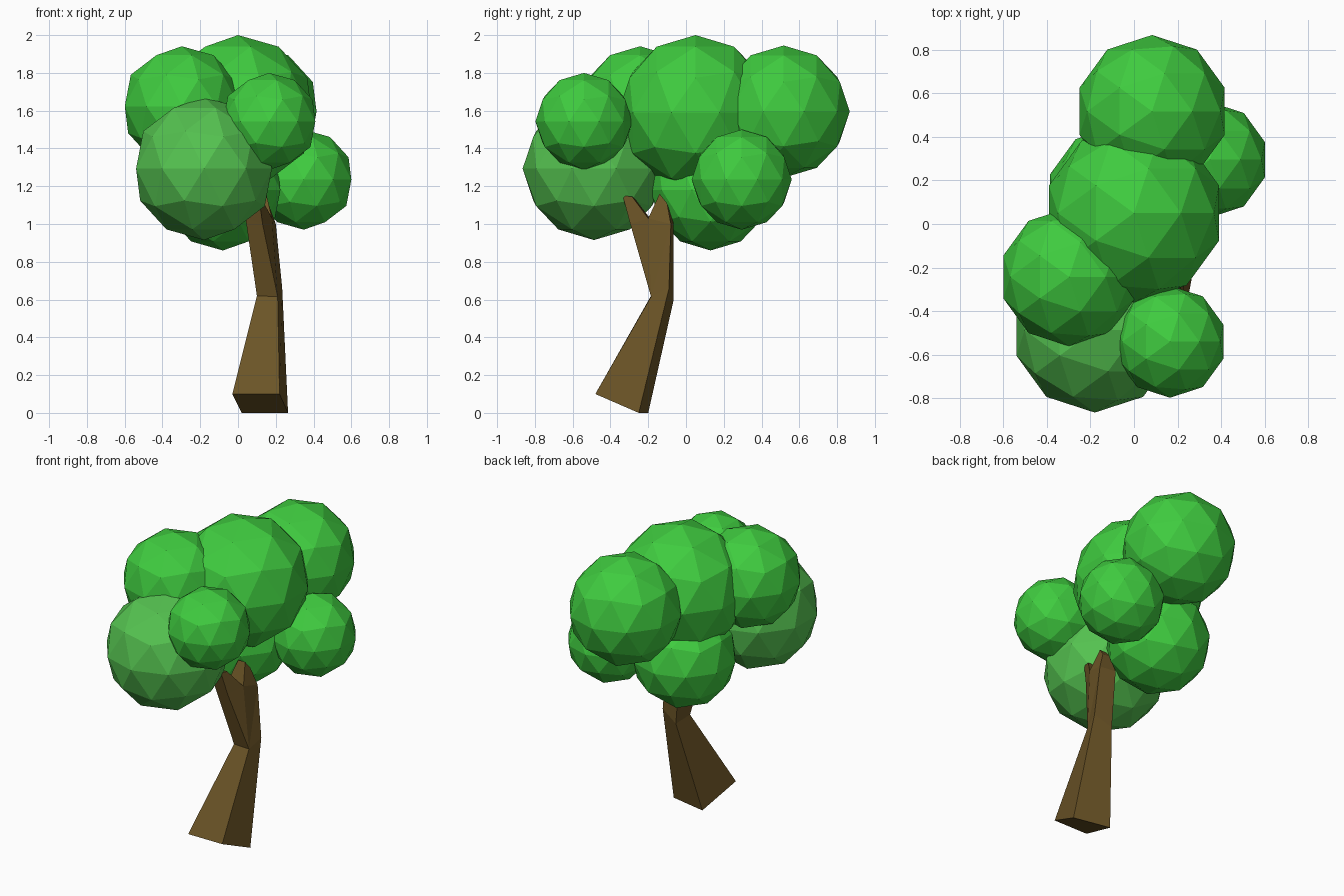
import bpy, bmesh

if "Cube" in bpy.data.objects:
    bpy.data.objects.remove(bpy.data.objects["Cube"])


def material(name, rgb):
    m = bpy.data.materials.new(name)
    m.diffuse_color = (*rgb, 1)
    m.use_nodes = True
    m.node_tree.nodes["Principled BSDF"].inputs["Base Color"].default_value = m.diffuse_color
    return m


LEAF = material("leaf_green", (0.05, 0.60, 0.05))
PALE = material("pale_leaf_green", (0.09, 0.54, 0.08))
BARK = material("bark_brown", (0.15, 0.09, 0.02))


# Foliage: faceted balls (name, centre, radius, material)
balls = [
    ("crown_leaves", (0.00, 0.05, 1.59), 0.41, LEAF),
    ("back_leaves", (0.083, 0.517, 1.595), 0.35, LEAF),
    ("left_leaves", (-0.297, -0.243, 1.623), 0.318, LEAF),
    ("right_leaves", (0.348, 0.295, 1.235), 0.265, LEAF),
    ("front_right_leaves", (0.165, -0.54, 1.543), 0.257, LEAF),
    ("lower_leaves", (-0.08, 0.13, 1.18), 0.32, LEAF),
    ("front_leaves", (-0.18, -0.487, 1.293), 0.378, PALE),
]
for name, centre, radius, mat in balls:
    bpy.ops.mesh.primitive_ico_sphere_add(subdivisions=2, radius=radius, location=centre)
    ob = bpy.context.object
    ob.name = name
    ob.data.materials.append(mat)

# Trunk: four-sided rings (front left, front right, back right, back left)
bm = bmesh.new()


def ring(points):
    return [bm.verts.new(p) for p in points]


def bridge(a, b):
    for i in range(4):
        j = (i + 1) % 4
        bm.faces.new((a[i], a[j], b[j], b[i]))


foot = ring([(-0.03, -0.48, 0.10), (0.22, -0.48, 0.10), (0.265, -0.25, 0), (0.02, -0.20, 0)])
waist = ring([(0.10, -0.185, 0.62), (0.21, -0.185, 0.615), (0.234, -0.09, 0.66), (0.12, -0.065, 0.60)])
top = ring([(0.04, -0.30, 1.03), (0.13, -0.295, 1.00), (0.20, -0.08, 1.00), (0.09, -0.065, 1.00)])
bm.faces.new(foot[::-1])
bridge(foot, waist)

# Upper trunk, with a valley splitting its top into two stubs
valley = ring([(0.18, -0.20, 1.03), (0.06, -0.19, 1.03)])
for i in range(4):
    j = (i + 1) % 4
    extra = {1: [valley[0]], 3: [valley[1]]}.get(i, [])
    bm.faces.new([waist[i], waist[j], top[j], *extra, top[i]])

front_tip = ring([(0.05, -0.34, 1.15), (0.11, -0.335, 1.15), (0.12, -0.285, 1.145), (0.06, -0.28, 1.145)])
back_tip = ring([(0.10, -0.14, 1.16), (0.15, -0.14, 1.16), (0.16, -0.10, 1.11), (0.10, -0.10, 1.11)])
bridge([top[0], top[1], valley[0], valley[1]], front_tip)
bridge([valley[1], valley[0], top[2], top[3]], back_tip)
bm.faces.new(front_tip)
bm.faces.new(back_tip)
bmesh.ops.triangulate(bm, faces=[f for f in bm.faces if len(f.verts) > 4])
bmesh.ops.recalc_face_normals(bm, faces=bm.faces)
mesh = bpy.data.meshes.new("trunk")
bm.to_mesh(mesh)
bm.free()
mesh.materials.append(BARK)
trunk = bpy.data.objects.new("trunk", mesh)
bpy.context.collection.objects.link(trunk)
